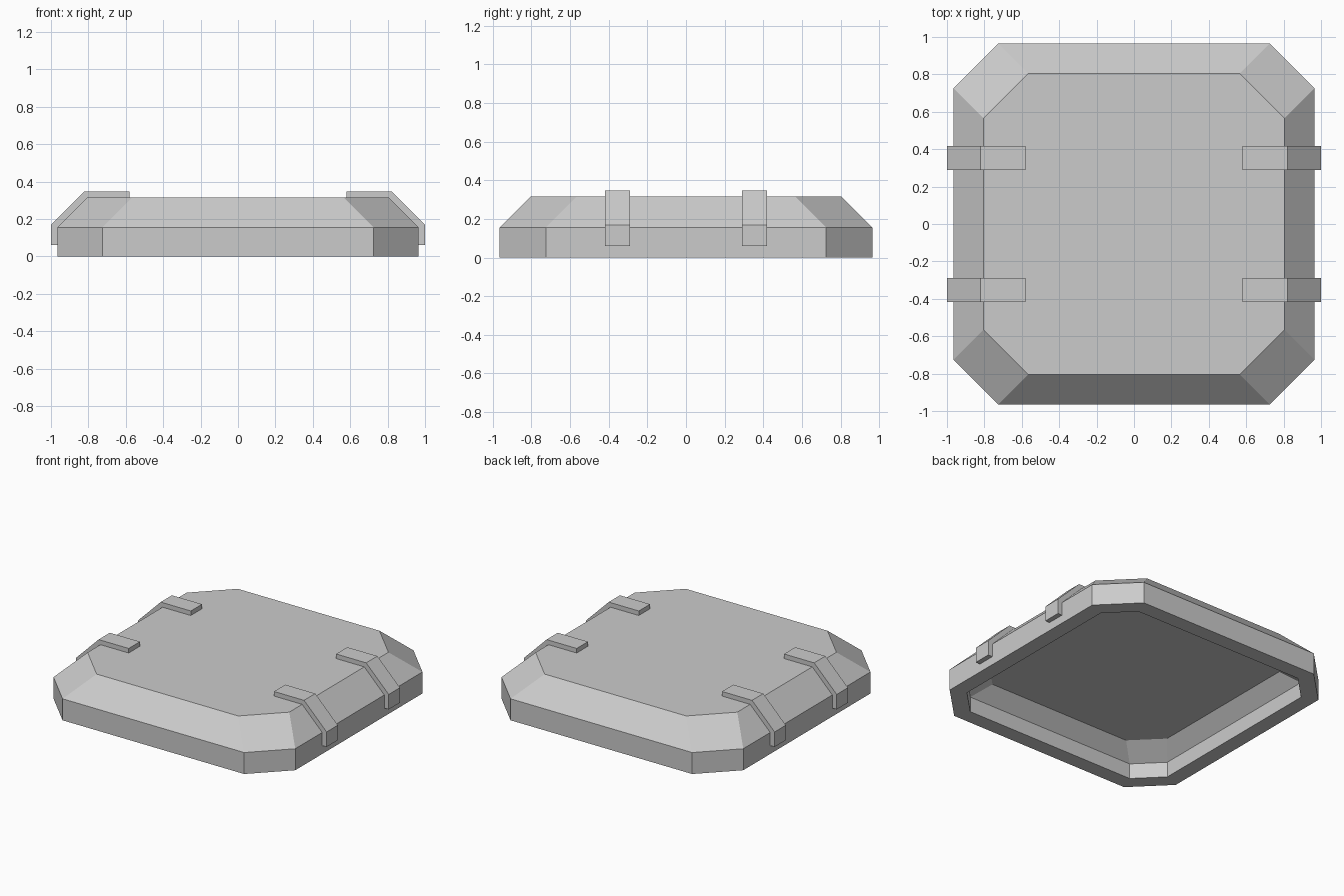
import bpy

if "Cube" in bpy.data.objects:
    bpy.data.objects.remove(bpy.data.objects["Cube"])


def make_object(name, verts, faces):
    mesh = bpy.data.meshes.new(name)
    mesh.from_pydata(verts, [], faces)
    mesh.update()
    obj = bpy.data.objects.new(name, mesh)
    bpy.context.collection.objects.link(obj)
    return obj


def octagon(a, b, z):
    """Counter-clockwise chamfered square: half width a, flat half length b."""
    return [(a, -b, z), (a, b, z), (b, a, z), (-b, a, z),
            (-a, b, z), (-a, -b, z), (-b, -a, z), (b, -a, z)]


# Hollow lid: rings run from the inner ceiling, down, and up the outside
rings = [(0.76, 0.57, 0.205), (0.855, 0.68, 0.11), (0.855, 0.68, 0.0),
         (0.965, 0.725, 0.0), (0.965, 0.725, 0.155), (0.805, 0.565, 0.315)]
verts = [v for r in rings for v in octagon(*r)]
faces = [tuple(reversed(range(8)))]
for k in range(len(rings) - 1):
    for i in range(8):
        j = (i + 1) % 8
        faces.append((k * 8 + i, k * 8 + j, k * 8 + 8 + j, k * 8 + 8 + i))
faces.append(tuple(range(len(verts) - 8, len(verts))))
make_object("lid_shell", verts, faces)

# Bent straps: profile in x/z, extruded along y, mirrored to all four places
profile = [(0.58, 0.313), (0.803, 0.313), (0.963, 0.153), (0.963, 0.06),
           (1.0, 0.06), (1.0, 0.168), (0.82, 0.348), (0.58, 0.348)]
n = len(profile)
verts = [(x, y, z) for y in (0.29, 0.418) for x, z in profile]
# Quads across the bent section keep the concave ends clean
faces = []
for i in range(3):
    faces.append((i, i + 1, n - 2 - i, n - 1 - i))
    faces.append((n + n - 1 - i, n + n - 2 - i, n + i + 1, n + i))
for i in range(n):
    j = (i + 1) % n
    faces.append((j, i, n + i, n + j))
strap = make_object("straps", verts, faces)
mirror = strap.modifiers.new("mirror", 'MIRROR')
mirror.use_axis = (True, True, False)
mirror.use_mirror_merge = False
